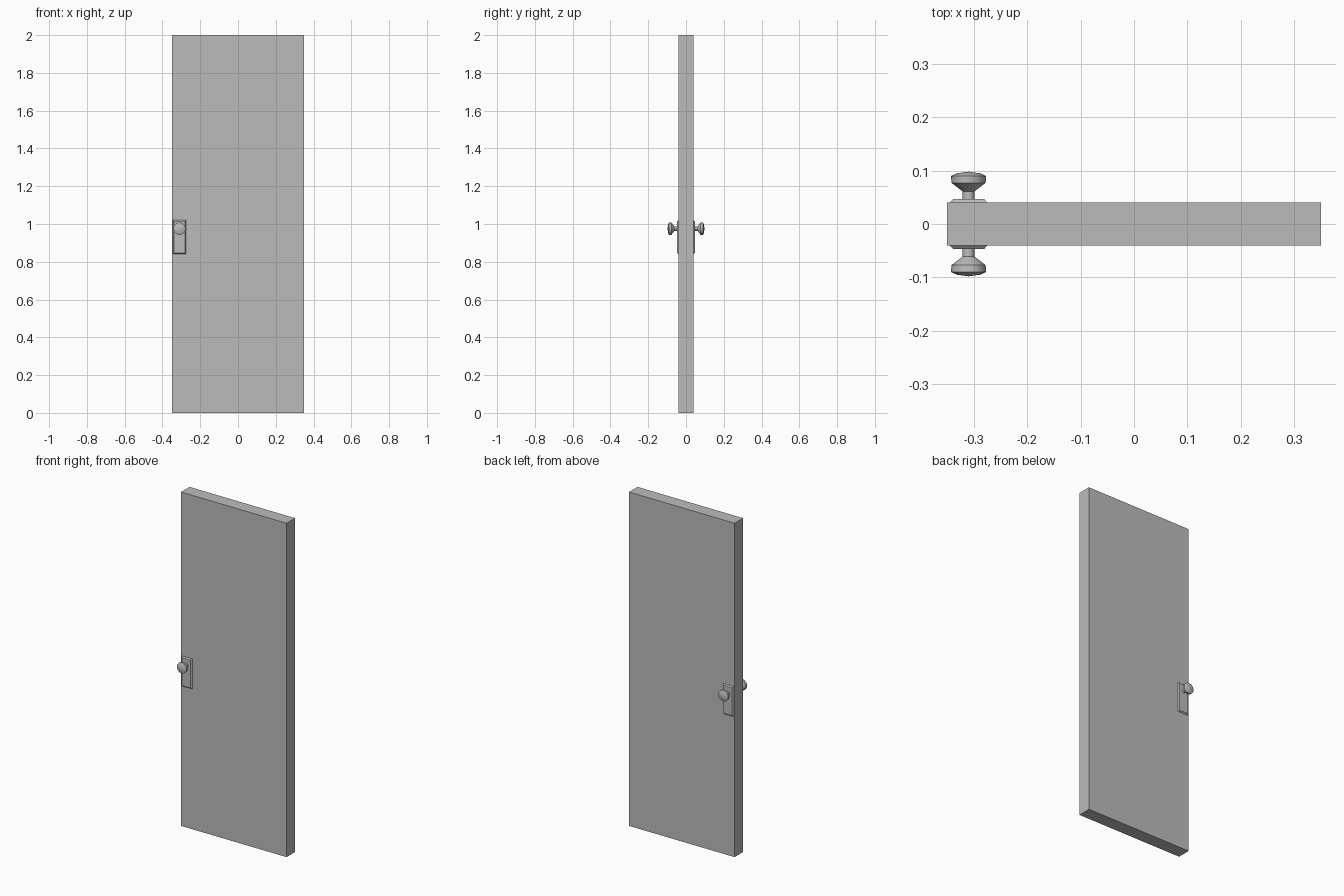
import bpy
import bmesh
import math
from mathutils import Matrix

cube = bpy.data.objects.get("Cube")
if cube:
    bpy.data.objects.remove(cube, do_unlink=True)

grey = bpy.data.materials.new("plain grey")
grey.use_nodes = True
colour = (0.5, 0.5, 0.5, 1)
grey.diffuse_color = colour
grey.node_tree.nodes["Principled BSDF"].inputs["Base Color"].default_value = colour

KNOB_X, KNOB_Z = -0.31, 0.975
FACE_Y = 0.04


def finish(bm, name):
    bmesh.ops.recalc_face_normals(bm, faces=bm.faces)
    mesh = bpy.data.meshes.new(name)
    bm.to_mesh(mesh)
    bm.free()
    mesh.materials.append(grey)
    obj = bpy.data.objects.new(name, mesh)
    bpy.context.collection.objects.link(obj)
    return obj


def box(name, size, centre):
    bm = bmesh.new()
    bmesh.ops.create_cube(bm, size=1)
    bmesh.ops.scale(bm, vec=size, verts=bm.verts)
    bmesh.ops.translate(bm, vec=centre, verts=bm.verts)
    return bm


def plate(name, side):
    # Thin plate whose outward face is drawn in to form a chamfer
    bm = box(name, (0.07, 0.007, 0.18), (KNOB_X, side * (FACE_Y + 0.0035), 0.93))
    for v in bm.verts:
        if v.co.y * side > FACE_Y + 0.003:
            v.co.x += math.copysign(0.006, KNOB_X - v.co.x)
            v.co.z += math.copysign(0.006, 0.93 - v.co.z)
    finish(bm, name)


def knob(name, side, sides=12):
    # Radius and distance from the door centre: stem, flare, rim, shallow tip
    profile = [(0.011, 0.042), (0.011, 0.061), (0.032, 0.077),
               (0.033, 0.09), (0.022, 0.095), (0, 0.098)]
    bm = bmesh.new()
    verts = [bm.verts.new((r, side * y, 0)) for r, y in profile]
    edges = [bm.edges.new(pair) for pair in zip(verts, verts[1:])]
    bmesh.ops.spin(bm, geom=verts + edges, cent=(0, 0, 0), axis=(0, 1, 0),
                   angle=math.tau, steps=sides)
    bmesh.ops.remove_doubles(bm, verts=bm.verts, dist=0.0001)
    bmesh.ops.transform(bm, matrix=Matrix.Translation((KNOB_X, 0, KNOB_Z)), verts=bm.verts)
    obj = finish(bm, name)
    bpy.ops.object.select_all(action='DESELECT')
    obj.select_set(True)
    bpy.context.view_layer.objects.active = obj
    bpy.ops.object.shade_smooth_by_angle(angle=math.radians(35))


# Door slab
finish(box("door_panel", (0.7, 2 * FACE_Y, 2), (0, 0, 1)), "door_panel")

# Matching hardware on both faces
for label, side in (("front", -1), ("back", 1)):
    plate(label + "_lock_plate", side)
    knob(label + "_knob", side)
